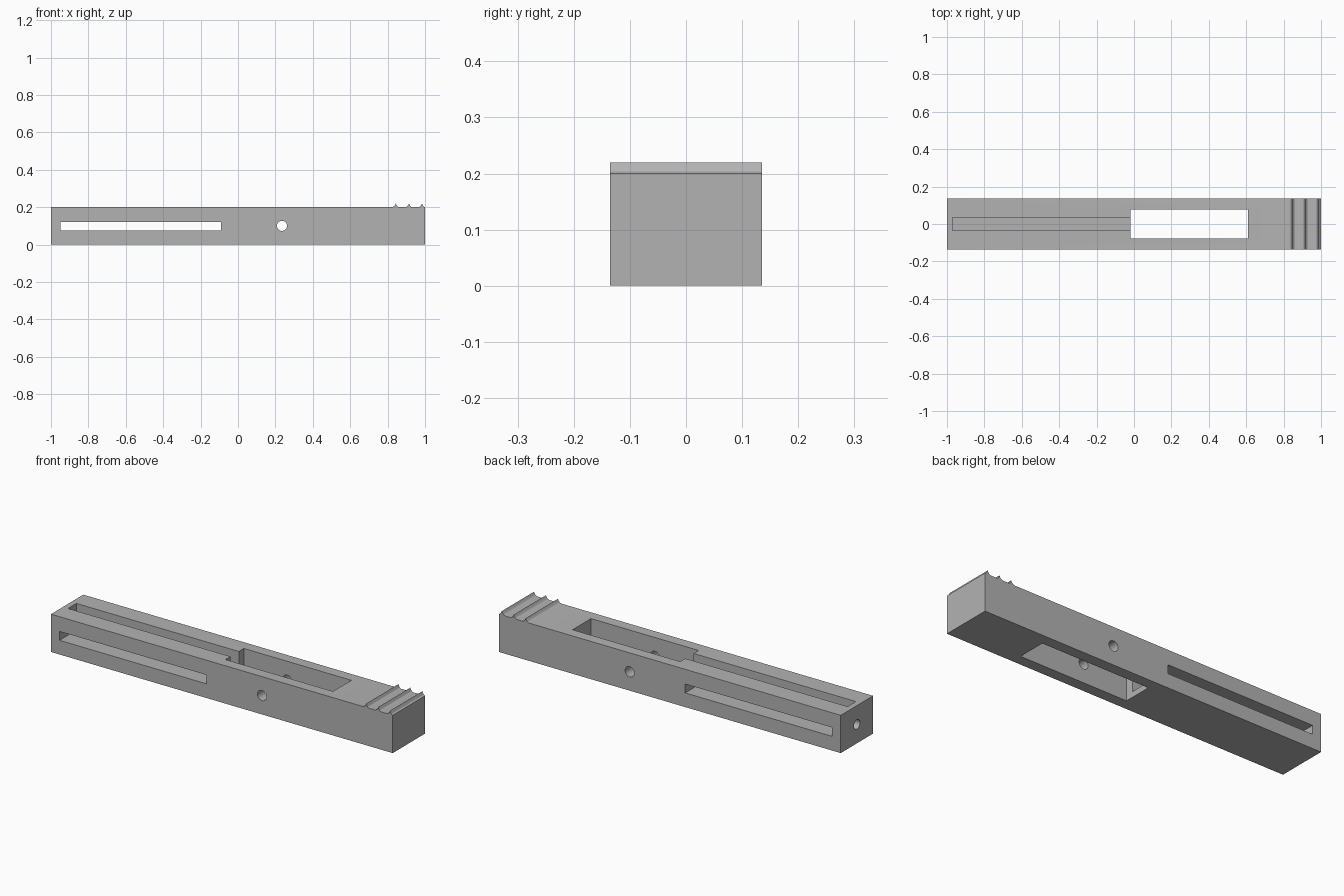
import bpy, bmesh, math
from mathutils import Matrix, Vector

old = bpy.data.objects.get("Cube")
if old:
    bpy.data.objects.remove(old, do_unlink=True)

HALF_LENGTH, HALF_WIDTH, HEIGHT = 1.0, 0.135, 0.2


def finish(name, bm):
    bmesh.ops.recalc_face_normals(bm, faces=bm.faces)
    mesh = bpy.data.meshes.new(name)
    bm.to_mesh(mesh)
    bm.free()
    obj = bpy.data.objects.new(name, mesh)
    bpy.context.collection.objects.link(obj)
    return obj


def box(name, x, y, z):
    bm = bmesh.new()
    bmesh.ops.create_cube(bm, size=1)
    for v in bm.verts:
        v.co = Vector(r[0] if c < 0 else r[1] for c, r in zip(v.co, (x, y, z)))
    return finish(name, bm)


def rod(name, centre, radius, length, axis):
    bm = bmesh.new()
    turn = Matrix.Rotation(math.pi / 2, 4, "Y" if axis == "X" else "X")
    bmesh.ops.create_cone(bm, cap_ends=True, segments=32, radius1=radius, radius2=radius,
                          depth=length, matrix=Matrix.Translation(centre) @ turn)
    return finish(name, bm)


# Body side profile with three sharp, hollow-sided grip ridges
ridge = [(-0.02, 0), (-0.01, 0.004), (-0.004, 0.011), (0, 0.02),
         (0.004, 0.011), (0.008, 0.004), (0.016, 0)]
outline = [(-HALF_LENGTH, 0), (-HALF_LENGTH, HEIGHT)]
for tip in (0.844, 0.914, 0.984):
    outline += [(tip + dx, HEIGHT + dz) for dx, dz in ridge]
outline.append((HALF_LENGTH, 0))

bm = bmesh.new()
side = bm.faces.new([bm.verts.new((x, -HALF_WIDTH, z)) for x, z in outline])
extruded = bmesh.ops.extrude_face_region(bm, geom=[side])["geom"]
bmesh.ops.translate(bm, vec=(0, 2 * HALF_WIDTH, 0),
                    verts=[g for g in extruded if isinstance(g, bmesh.types.BMVert)])
body = finish("sliding_bar", bm)

# Openings: through window, deep top groove, side slot, cross hole, end hole
cutters = [
    box("window_cutter", (-0.02, 0.61), (-0.077, 0.077), (-0.1, 0.4)),
    box("groove_cutter", (-0.97, 0.1), (-0.035, 0.035), (0.03, 0.4)),
    box("slot_cutter", (-0.95, -0.09), (-0.3, 0.3), (0.075, 0.122)),
    rod("cross_hole_cutter", (0.235, 0, 0.1), 0.027, 0.6, "Y"),
    rod("end_hole_cutter", (-1, 0, 0.1), 0.025, 0.14, "X"),
]
bpy.context.view_layer.objects.active = body
for cutter in cutters:
    cutter.hide_render = True
    mod = body.modifiers.new(cutter.name, "BOOLEAN")
    mod.operation = "DIFFERENCE"
    mod.solver = "EXACT"
    mod.object = cutter
    bpy.ops.object.modifier_apply(modifier=mod.name)
    bpy.data.objects.remove(cutter, do_unlink=True)

# Single grey finish
grey = bpy.data.materials.new("plain_grey")
grey.use_nodes = True
colour = (0.45, 0.45, 0.45, 1)
grey.diffuse_color = colour
grey.node_tree.nodes["Principled BSDF"].inputs["Base Color"].default_value = colour
body.data.materials.clear()
body.data.materials.append(grey)

# Smooth hole walls, crisp edges elsewhere
bpy.ops.object.select_all(action="DESELECT")
body.select_set(True)
bpy.ops.object.shade_smooth_by_angle(angle=math.radians(25))
